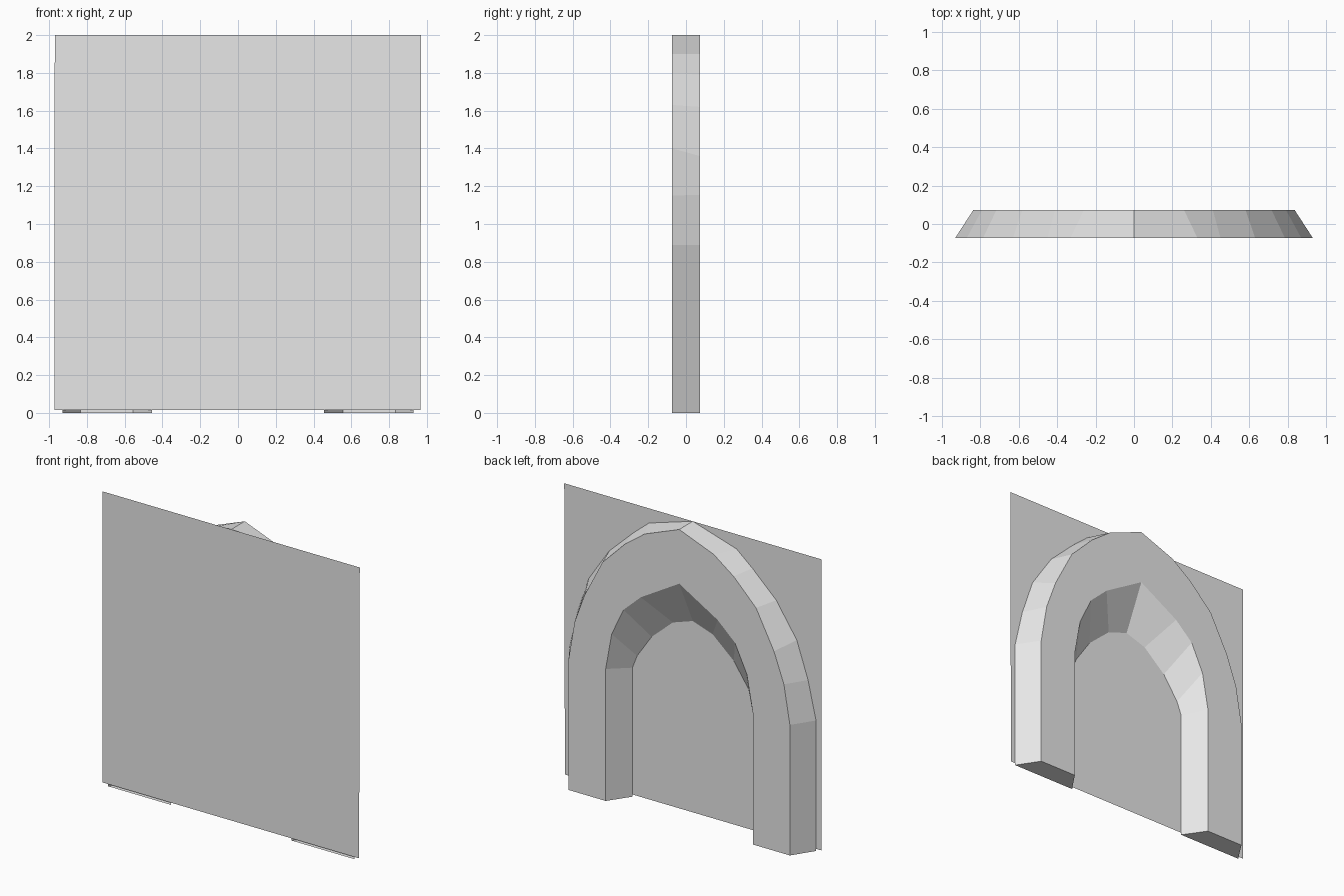
import bpy
import bmesh

DEPTH = 0.073  # half the depth of the arch

cube = bpy.data.objects.get("Cube")
if cube:
    bpy.data.objects.remove(cube, do_unlink=True)

grey = bpy.data.materials.new("plain grey")
grey.use_nodes = True
colour = (0.8, 0.8, 0.8, 1.0)
grey.diffuse_color = colour
grey.node_tree.nodes["Principled BSDF"].inputs["Base Color"].default_value = colour


def make_object(name, bm):
    mesh = bpy.data.meshes.new(name)
    bm.to_mesh(mesh)
    bm.free()
    mesh.materials.append(grey)
    obj = bpy.data.objects.new(name, mesh)
    bpy.context.collection.objects.link(obj)
    return obj


def mirrored(half):
    """Half profile from foot to apex, continued down the other side."""
    return half + [(-x, z) for x, z in reversed(half[:-1])]


def arch_ring(bm, outer, inner, y):
    outline = mirrored(outer) + mirrored(inner)[::-1]
    return [bm.verts.new((x, y, z)) for x, z in outline]


# Half profiles (x, z) of the pointed arch, foot to apex
outer_back = [(.835, 0), (.835, .89), (.79, 1.155), (.715, 1.36),
              (.58, 1.62), (.41, 1.79), (.26, 1.9), (0, 2)]
outer_front = [(.93, 0), (.93, .89), (.87, 1.15), (.785, 1.4),
               (.63, 1.63), (.45, 1.8), (.33, 1.9), (0, 2)]
inner_back = [(.555, 0), (.555, .9), (.51, 1.15), (.42, 1.34),
              (.29, 1.46), (0, 1.63)]
inner_front = [(.455, 0), (.455, .88), (.42, .97), (.31, 1.13),
               (.15, 1.27), (0, 1.32)]

# Arch surround: bevelled outside, splayed opening
bm = bmesh.new()
back = arch_ring(bm, outer_back, inner_back, DEPTH)
front = arch_ring(bm, outer_front, inner_front, -DEPTH)
bm.faces.new(back)
front_cap = bm.faces.new(front)
for i in range(len(back)):
    j = (i + 1) % len(back)
    bm.faces.new((back[i], back[j], front[j], front[i]))
bmesh.ops.recalc_face_normals(bm, faces=bm.faces[:])
# The panel closes the front of the arch
bmesh.ops.delete(bm, geom=[front_cap], context='FACES_ONLY')
make_object("arch_surround", bm)

# Flat front panel
bm = bmesh.new()
corners = [(-.972, .015), (.965, .015), (.97, 2), (-.97, 2)]
bm.faces.new([bm.verts.new((x, -DEPTH, z)) for x, z in corners])
make_object("front_panel", bm)
